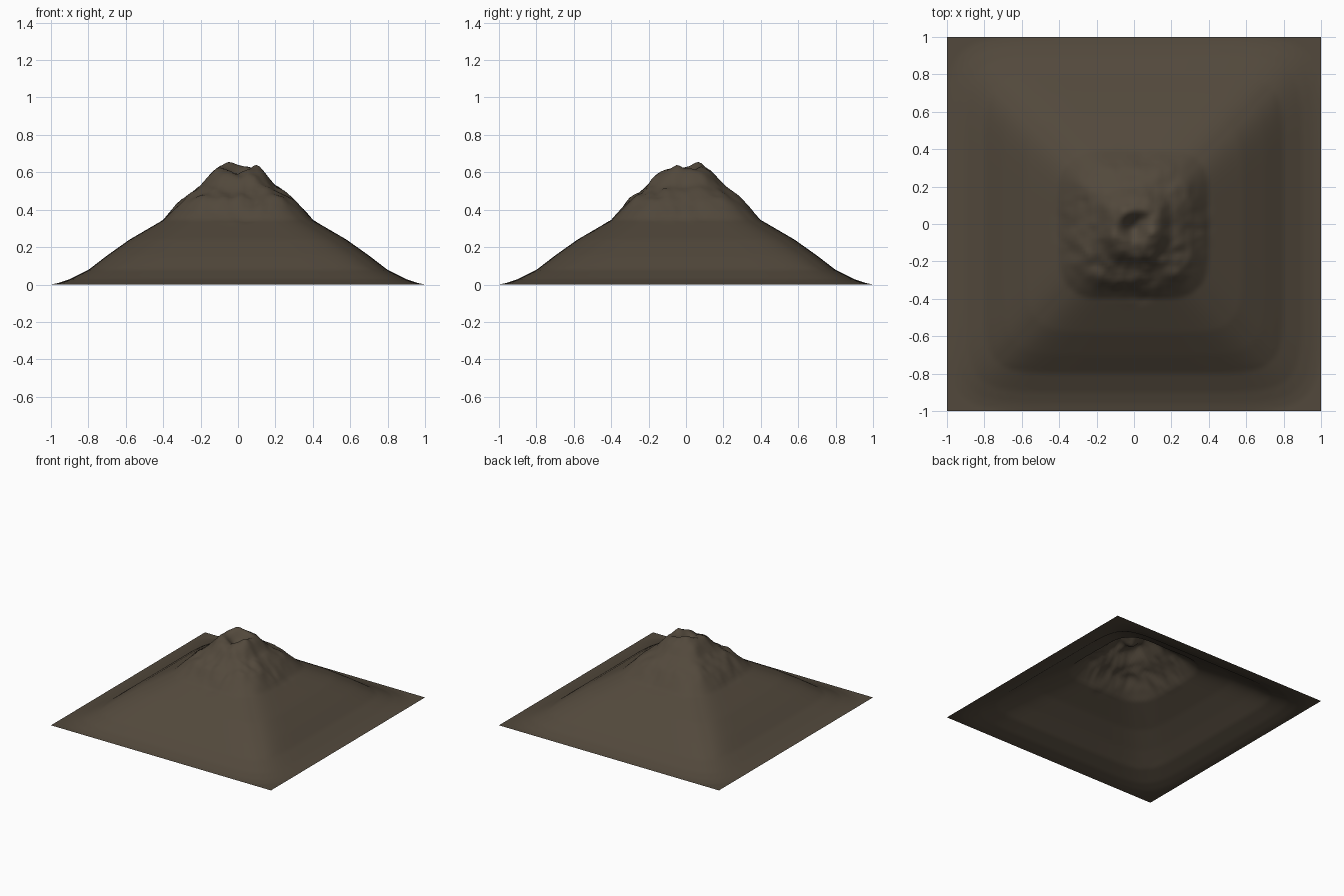
import bpy, bmesh, math
from mathutils import Vector, noise

if "Cube" in bpy.data.objects:
    bpy.data.objects.remove(bpy.data.objects["Cube"])

# Slope profile: (distance from centre, height)
PROFILE = [(0, .66), (.06, .65), (.1, .63), (.14, .60), (.2, .53), (.3, .455), (.4, .345),
           (.58, .24), (.7, .155), (.8, .078), (.9, .028), (.96, .008), (1, 0), (9, 0)]

# Lumps around the summit: (x, y, radius, height)
LUMPS = [(-.05, .065, .05, .03), (.11, -.06, .05, .02), (-.1, -.07, .05, .015),
         (.05, .03, .035, -.025), (.02, -.12, .04, -.015)]


def slope(d):
    for (a, ha), (b, hb) in zip(PROFILE, PROFILE[1:]):
        if d <= b:
            return ha + (hb - ha) * (d - a) / (b - a)
    return 0


def height(x, y):
    # Round summit spreading into a square foot
    m = max(abs(x), abs(y))
    p = 2 + 6 * min(1, m / .75) ** 1.2
    d = (abs(x) ** p + abs(y) ** p) ** (1 / p)
    z = slope(d)
    r = math.hypot(x, y)
    # Crater bowl
    z -= .10 * math.exp(-((x / .065) ** 2 + ((y + .02) / .07) ** 2))
    for lx, ly, lr, lh in LUMPS:
        z += lh * math.exp(-((x - lx) ** 2 + (y - ly) ** 2) / lr ** 2)
    # Rocky gullies on the upper cone, rougher at the front
    fade = max(0, min(1, (.44 - r) / .12)) * min(1, r / .1)
    rough = .022 if y < 0 else .014
    z += fade * rough * noise.fractal(Vector((x * 9, y * 9, 3.1)), 1.0, 2.0, 3)
    return max(0, z)


# Mountain: one displaced open sheet
bm = bmesh.new()
bmesh.ops.create_grid(bm, x_segments=120, y_segments=120, size=1)
for v in bm.verts:
    v.co.z = height(v.co.x, v.co.y)
for f in bm.faces:
    f.smooth = True
mesh = bpy.data.meshes.new("volcano")
bm.to_mesh(mesh)
bm.free()
volcano = bpy.data.objects.new("volcano", mesh)
bpy.context.collection.objects.link(volcano)

rock = bpy.data.materials.new("dark_rock")
rock.diffuse_color = (.085, .066, .045, 1)
rock.use_nodes = True
rock.node_tree.nodes["Principled BSDF"].inputs["Base Color"].default_value = rock.diffuse_color
mesh.materials.append(rock)
